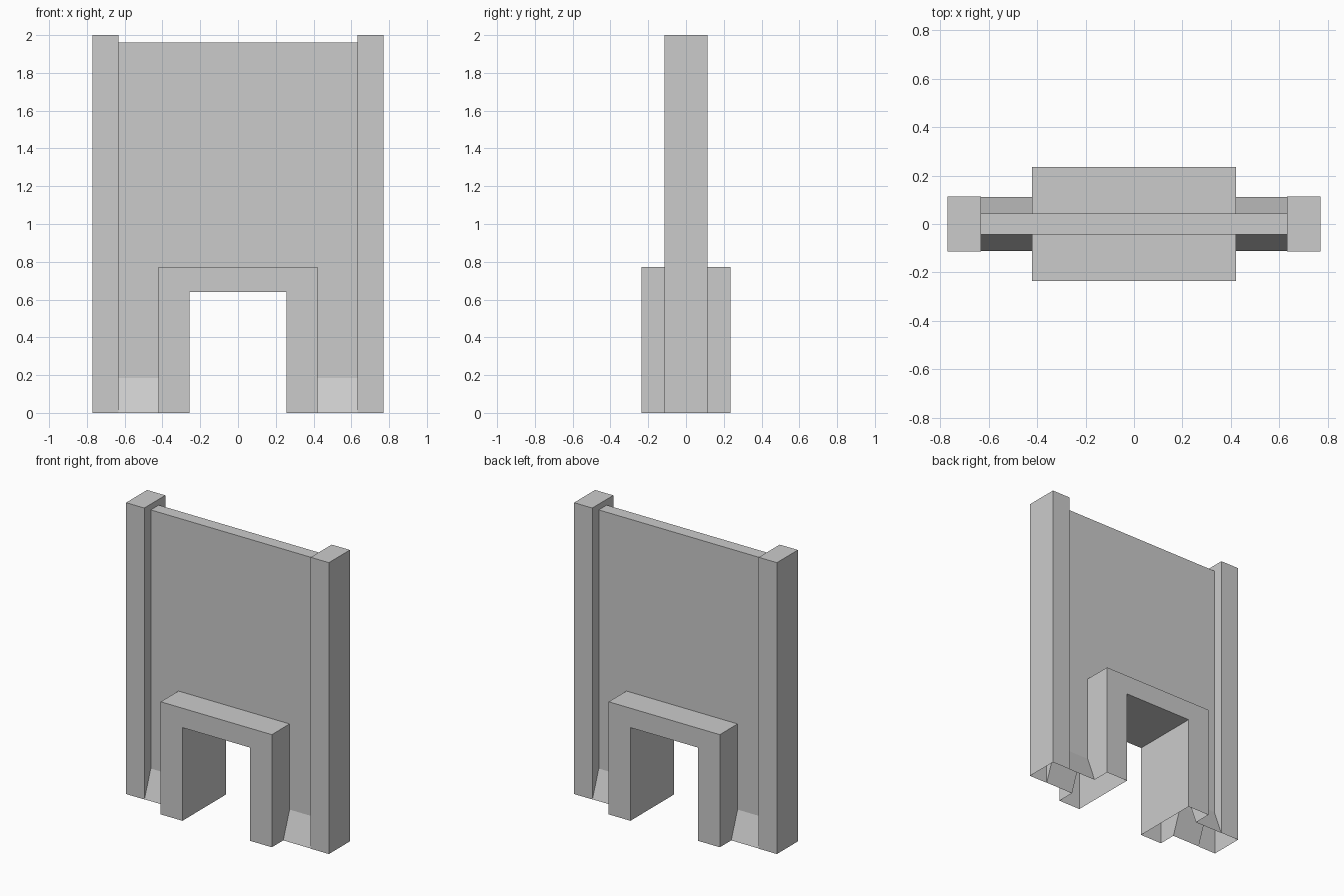
import bpy, bmesh

if "Cube" in bpy.data.objects:
    bpy.data.objects.remove(bpy.data.objects["Cube"])

BELOW = -0.1  # parts run below ground and are trimmed to an open bottom


def make_object(name, bm):
    bmesh.ops.recalc_face_normals(bm, faces=bm.faces)
    mesh = bpy.data.meshes.new(name)
    bm.to_mesh(mesh)
    bm.free()
    obj = bpy.data.objects.new(name, mesh)
    bpy.context.collection.objects.link(obj)
    return obj


def prism(name, profile, x0, x1):
    """Extrude a (y, z) profile along x."""
    bm = bmesh.new()
    face = bm.faces.new([bm.verts.new((x0, y, z)) for y, z in profile])
    res = bmesh.ops.extrude_face_region(bm, geom=[face])
    verts = [g for g in res["geom"] if isinstance(g, bmesh.types.BMVert)]
    bmesh.ops.translate(bm, verts=verts, vec=(x1 - x0, 0, 0))
    return make_object(name, bm)


def block(name, x0, x1, half_y, top):
    return prism(name, [(-half_y, BELOW), (half_y, BELOW),
                        (half_y, top), (-half_y, top)], x0, x1)


def boolean(target, tool, operation):
    mod = target.modifiers.new(tool.name, 'BOOLEAN')
    mod.operation, mod.solver, mod.object = operation, 'EXACT', tool
    bpy.context.view_layer.objects.active = target
    bpy.ops.object.modifier_apply(modifier=mod.name)
    bpy.data.objects.remove(tool)


# Thin wall panel flaring into a sloped skirt at its base
half = [(0.112, BELOW), (0.112, 0), (0.043, 0.185), (0.043, 1.96)]
profile = half + [(-y, z) for y, z in reversed(half)]
wall = prism("doorway_wall", profile, -0.7, 0.7)

# Side pillars
for side, x0, x1 in (("left", -0.77, -0.632), ("right", 0.632, 0.77)):
    boolean(wall, block(side + "_pillar", x0, x1, 0.114, 2.0), 'UNION')

# Door surround, then the opening cut right through
boolean(wall, block("door_surround", -0.422, 0.422, 0.236, 0.773), 'UNION')
cutter = prism("door_opening", [(-1, -0.3), (1, -0.3), (1, 0.64), (-1, 0.64)],
               -0.257, 0.257)
cutter.hide_render = True
boolean(wall, cutter, 'DIFFERENCE')

# Trim at the ground, leaving the underside open
bm = bmesh.new()
bm.from_mesh(wall.data)
bmesh.ops.bisect_plane(bm, geom=bm.verts[:] + bm.edges[:] + bm.faces[:],
                       dist=1e-5, plane_co=(0, 0, 0), plane_no=(0, 0, 1),
                       clear_inner=True)
bm.to_mesh(wall.data)
bm.free()
